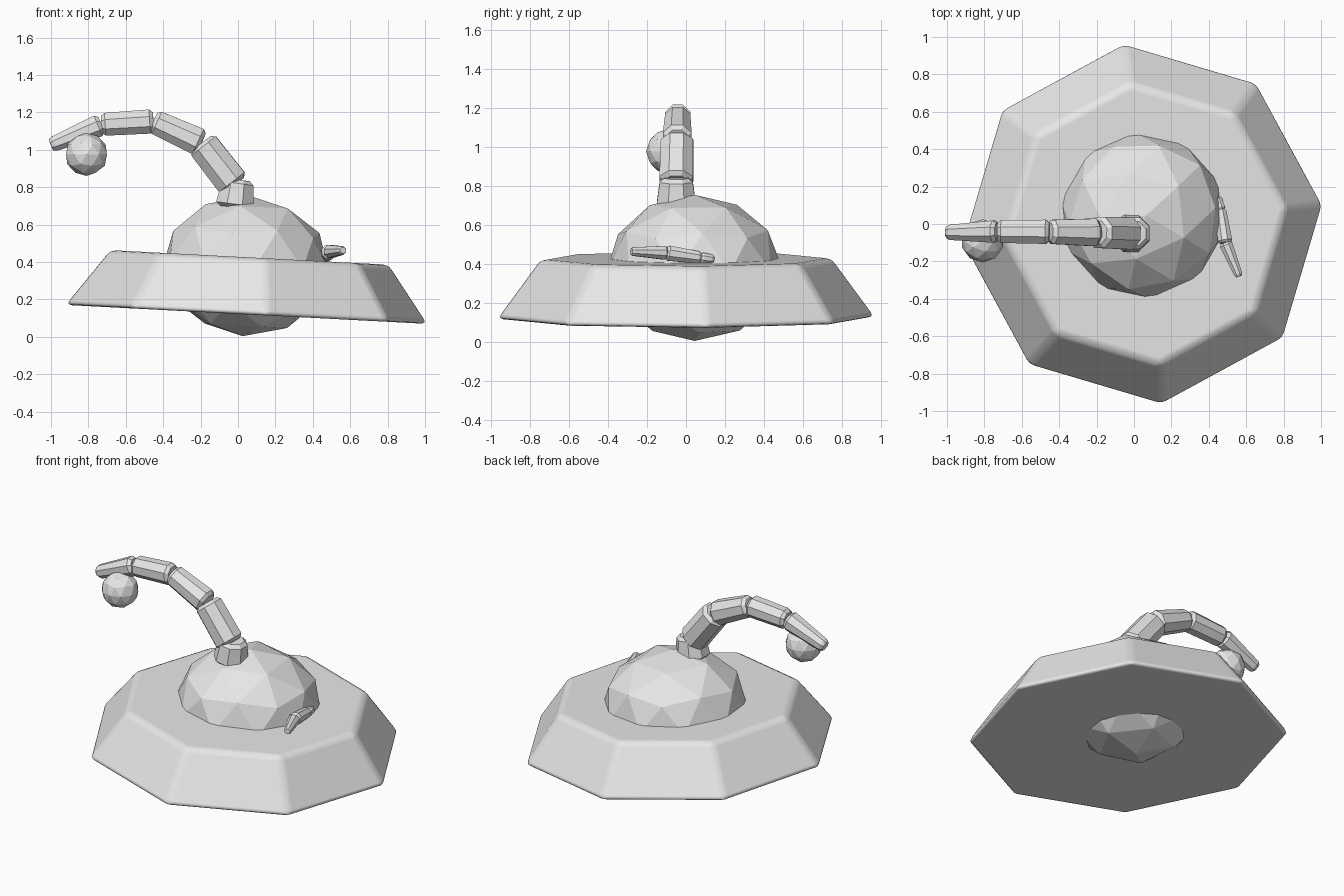
import bpy, bmesh
from math import radians, cos, sin, pi
from mathutils import Vector, Matrix

if "Cube" in bpy.data.objects:
    bpy.data.objects.remove(bpy.data.objects["Cube"])

grey = bpy.data.materials.new("plain grey")
grey.use_nodes = True
grey.diffuse_color = (0.8, 0.8, 0.8, 1)
grey.node_tree.nodes["Principled BSDF"].inputs["Base Color"].default_value = (0.8, 0.8, 0.8, 1)

TILT = Matrix.Rotation(radians(3), 4, 'Y')


def add_object(name, bm):
    bmesh.ops.recalc_face_normals(bm, faces=bm.faces)
    mesh = bpy.data.meshes.new(name)
    bm.to_mesh(mesh)
    bm.free()
    mesh.materials.append(grey)
    obj = bpy.data.objects.new(name, mesh)
    bpy.context.collection.objects.link(obj)
    return obj


def ball(name, centre, size, turn=0, tilt=Matrix()):
    """Faceted ball, stretched to the given half sizes."""
    bm = bmesh.new()
    bmesh.ops.create_icosphere(bm, subdivisions=2, radius=1)
    spin = Matrix.Rotation(radians(turn), 4, 'Z')
    bm.transform(Matrix.Translation(centre) @ tilt @ Matrix.Diagonal((*size, 1)) @ spin)
    return add_object(name, bm)


def segment(name, start, end, r0, r1, chamfer=0.02, sides=8):
    """Tapered prism with chamfered ends between two points."""
    start, end = Vector(start), Vector(end)
    axis = end - start
    length = axis.length
    turn = axis.to_track_quat('Z', 'Y')
    profile = [(0, r0 * 0.75), (chamfer, r0), (length - chamfer, r1), (length, r1 * 0.75)]
    bm = bmesh.new()
    rings = []
    for h, r in profile:
        angles = [2 * pi * (i + 0.5) / sides for i in range(sides)]
        rings.append([bm.verts.new(start + turn @ Vector((r * cos(a), r * sin(a), h)))
                      for a in angles])
    for low, high in zip(rings, rings[1:]):
        for i in range(sides):
            j = (i + 1) % sides
            bm.faces.new((low[i], low[j], high[j], high[i]))
    bm.faces.new(rings[0])
    bm.faces.new(rings[-1])
    return add_object(name, bm)


# Eight-sided sloping base with softened edges
bm = bmesh.new()
bmesh.ops.create_cone(bm, cap_ends=True, segments=8, radius1=0.98, radius2=0.755, depth=0.305)
bm.transform(Matrix.Translation((0.053, 0, 0.272)) @ TILT @ Matrix.Rotation(radians(6), 4, 'Z'))
base = add_object("base", bm)
bevel = base.modifiers.new("soft edges", 'BEVEL')
bevel.width = 0.035
bevel.segments = 3
bevel.harden_normals = True
base.data.shade_smooth()

# Faceted dome passing through the base
ball("dome", (0.045, 0.045, 0.378), (0.45, 0.45, 0.375), 42, TILT)

# Neck and curved long arm
segment("neck", (-0.02, -0.05, 0.69), (0.0, -0.05, 0.84), 0.108, 0.092)
joints = [(-0.02, -0.05, 0.81), (-0.195, -0.045, 1.035), (-0.452, -0.042, 1.152),
          (-0.73, -0.04, 1.135), (-1.0, -0.045, 1.025)]
radii = [(0.093, 0.09), (0.08, 0.07), (0.07, 0.066), (0.064, 0.044)]
for i, (r0, r1) in enumerate(radii):
    segment(f"long_arm_{i + 1}", joints[i], joints[i + 1], r0, r1)

# Hanging ball near the arm tip
ball("hanging_ball", (-0.81, -0.09, 0.975), (0.115, 0.115, 0.115))

# Short side arm
joints = [(0.445, 0.14, 0.42), (0.462, 0.075, 0.43), (0.488, -0.1, 0.455), (0.562, -0.28, 0.462)]
radii = [(0.026, 0.03), (0.034, 0.042), (0.038, 0.024)]
for i, (r0, r1) in enumerate(radii):
    segment(f"short_arm_{i + 1}", joints[i], joints[i + 1], r0, r1, 0.012)
